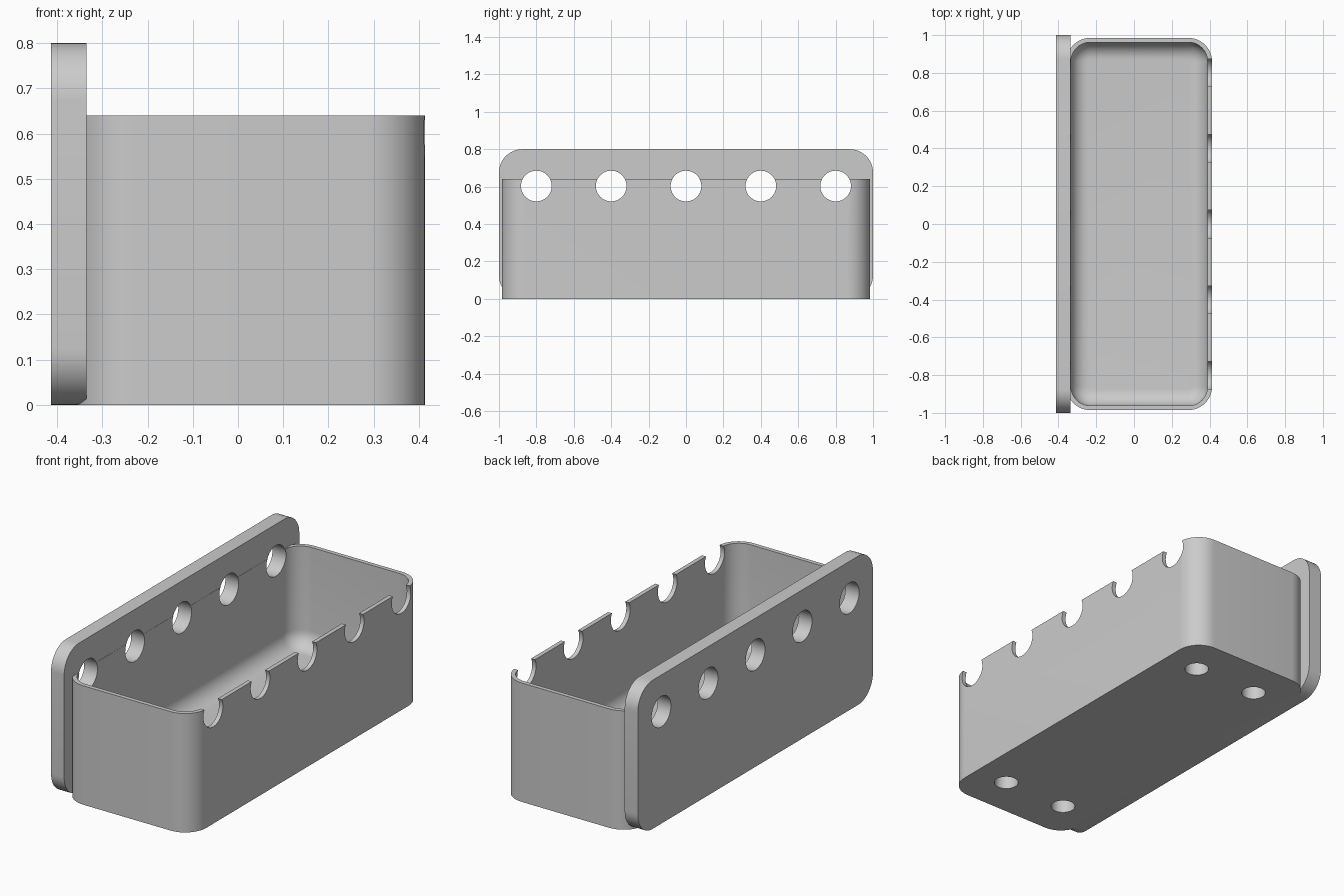
import bpy, bmesh, math
from mathutils import Matrix, Vector

default = bpy.data.objects.get("Cube")
if default:
    bpy.data.objects.remove(default, do_unlink=True)

# One plain grey for the whole model
grey = bpy.data.materials.new("plain grey")
grey.use_nodes = True
grey.diffuse_color = (0.6, 0.6, 0.6, 1)
grey.node_tree.nodes["Principled BSDF"].inputs["Base Color"].default_value = (0.6, 0.6, 0.6, 1)


def make_object(name, bm):
    bmesh.ops.recalc_face_normals(bm, faces=bm.faces)
    mesh = bpy.data.meshes.new(name)
    bm.to_mesh(mesh)
    bm.free()
    mesh.materials.append(grey)
    obj = bpy.data.objects.new(name, mesh)
    bpy.context.collection.objects.link(obj)
    return obj


def rounded_rect(u0, u1, v0, v1, r, steps=12):
    """Outline of a rectangle with rounded corners, counter-clockwise."""
    corners = [(u1 - r, v1 - r), (u0 + r, v1 - r), (u0 + r, v0 + r), (u1 - r, v0 + r)]
    points = []
    for k, (cu, cv) in enumerate(corners):
        for i in range(steps + 1):
            a = math.pi / 2 * (k + i / steps)
            points.append((cu + r * math.cos(a), cv + r * math.sin(a)))
    return points


def skin(name, loops):
    """Bridge a stack of matching loops and cap both ends."""
    bm = bmesh.new()
    rings = [[bm.verts.new(p) for p in loop] for loop in loops]
    n = len(rings[0])
    for a, b in zip(rings, rings[1:]):
        for i in range(n):
            j = (i + 1) % n
            bm.faces.new((a[i], a[j], b[j], b[i]))
    bm.faces.new(rings[0])
    bm.faces.new(rings[-1])
    return make_object(name, bm)


def cylinders(name, centres, radius, depth, rotation):
    bm = bmesh.new()
    for c in centres:
        bmesh.ops.create_cone(bm, cap_ends=True, segments=48, radius1=radius, radius2=radius,
                              depth=depth, matrix=Matrix.Translation(Vector(c)) @ rotation)
    obj = make_object(name, bm)
    obj.hide_render = True
    return obj


def select_only(obj):
    bpy.ops.object.select_all(action='DESELECT')
    obj.select_set(True)
    bpy.context.view_layer.objects.active = obj


def cut(obj, cutter):
    mod = obj.modifiers.new("holes", 'BOOLEAN')
    mod.operation = 'DIFFERENCE'
    mod.solver = 'EXACT'
    mod.object = cutter
    select_only(obj)
    bpy.ops.object.modifier_apply(modifier=mod.name)


# Back plate: upright slab with rounded corners
outline = rounded_rect(-1, 1, 0, 0.8, 0.125)
plate = skin("mounting_plate", [[(x, y, z) for y, z in outline] for x in (-0.413, -0.335)])

# Open tray: outer wall, rim, inner wall, filleted floor
X0, X1, Y, TOP, FLOOR = -0.357, 0.413, 0.985, 0.64, 0.1
WALL, CORNER, FILLET = 0.023, 0.125, 0.09


def tray_loop(inset, z):
    return [(x, y, z) for x, y in
            rounded_rect(X0 + inset, X1 - inset, -Y + inset, Y - inset, CORNER - inset)]


loops = [tray_loop(0, 0), tray_loop(0, TOP), tray_loop(WALL, TOP)]
for i in range(11):
    a = math.pi / 2 * i / 10
    loops.append(tray_loop(WALL + FILLET * (1 - math.cos(a)),
                           FLOOR + FILLET * (1 - math.sin(a))))
tray = skin("tray", loops)

# Row of holes through plate and tray walls, leaving notches in the front rim
row = cylinders("row_cutter", [(0, 0.4 * i, 0.603) for i in range(-2, 3)],
                0.082, 1.2, Matrix.Rotation(math.pi / 2, 4, 'Y'))
cut(plate, row)
cut(tray, row)

# Four blind holes in the underside
mid = (X0 + X1) / 2
sockets = cylinders("socket_cutter",
                    [(mid + sx * 0.19, sy * 0.76, 0) for sx in (-1, 1) for sy in (-1, 1)],
                    0.061, 0.16, Matrix.Identity(4))
cut(tray, sockets)

for cutter in (row, sockets):
    bpy.data.objects.remove(cutter, do_unlink=True)

for obj in (plate, tray):
    select_only(obj)
    bpy.ops.object.shade_smooth_by_angle(angle=math.radians(30))
